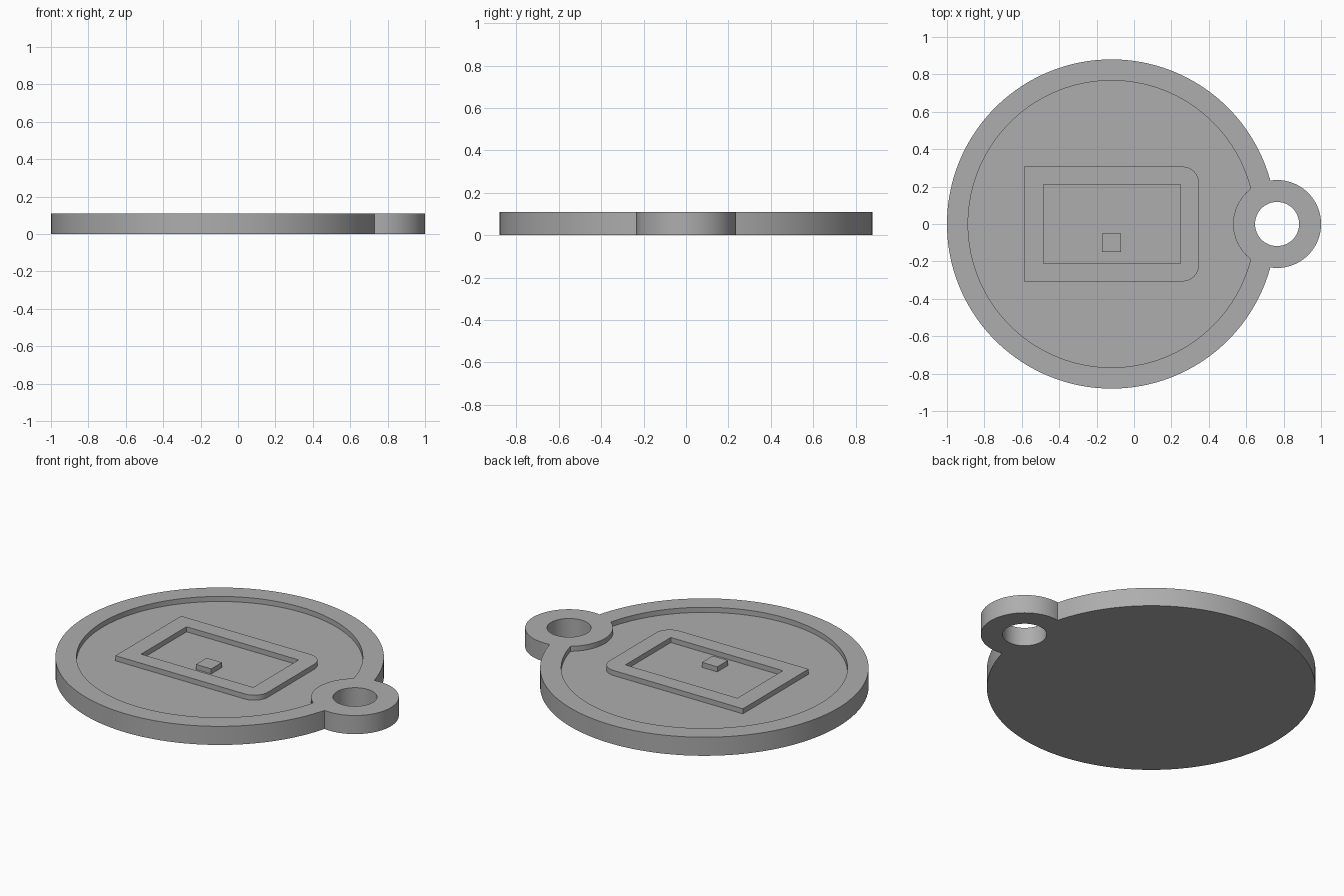
import bpy
import bmesh
from math import acos, cos, sin, pi

cube = bpy.data.objects.get("Cube")
if cube:
    bpy.data.objects.remove(cube, do_unlink=True)

# Main dimensions
HEIGHT, FLOOR = 0.11, 0.08
DISC_X, DISC_R, POCKET_R = -0.12, 0.88, 0.767
LUG_X, LUG_R, HOLE_R = 0.765, 0.235, 0.118

grey = bpy.data.materials.new("plain grey")
grey.use_nodes = True
colour = (0.42, 0.42, 0.42, 1)
grey.diffuse_color = colour
grey.node_tree.nodes["Principled BSDF"].inputs["Base Color"].default_value = colour


def arc(cx, cy, r, start, end, steps):
    """Points along an arc, both ends included."""
    angles = [start + (end - start) * i / steps for i in range(steps + 1)]
    return [(cx + r * cos(a), cy + r * sin(a)) for a in angles]


def rectangle(x0, x1, y0, y1):
    return [(x0, y0), (x1, y0), (x1, y1), (x0, y1)]


def meeting_angles(r):
    """Angles at which a disc circle of radius r meets the lug circle."""
    gap = LUG_X - DISC_X
    along = (gap * gap + r * r - LUG_R * LUG_R) / (2 * gap)
    return acos(along / r), acos((along - gap) / LUG_R)


def extrude(name, outlines, z0, z1):
    """Solid from closed outlines; nested outlines become holes."""
    curve = bpy.data.curves.new(name, "CURVE")
    curve.dimensions = "2D"
    curve.fill_mode = "BOTH"
    curve.extrude = (z1 - z0) / 2
    for points in outlines:
        spline = curve.splines.new("POLY")
        spline.points.add(len(points) - 1)
        for point, (x, y) in zip(spline.points, points):
            point.co = (x, y, 0, 1)
        spline.use_cyclic_u = True
    obj = bpy.data.objects.new(name, curve)
    bpy.context.collection.objects.link(obj)
    select(obj)
    bpy.ops.object.convert(target="MESH")
    obj = bpy.context.object
    bm = bmesh.new()
    bm.from_mesh(obj.data)
    bmesh.ops.translate(bm, verts=bm.verts, vec=(0, 0, (z0 + z1) / 2))
    bmesh.ops.remove_doubles(bm, verts=bm.verts, dist=1e-5)
    bmesh.ops.recalc_face_normals(bm, faces=bm.faces)
    bm.to_mesh(obj.data)
    bm.free()
    obj.data.materials.clear()
    obj.data.materials.append(grey)
    return obj


def select(obj):
    bpy.ops.object.select_all(action="DESELECT")
    obj.select_set(True)
    bpy.context.view_layer.objects.active = obj


# Disc with key ring lug and through hole
a, b = meeting_angles(DISC_R)
outline = arc(DISC_X, 0, DISC_R, a, 2 * pi - a, 140) + arc(LUG_X, 0, LUG_R, -b, b, 56)[1:-1]
hole = arc(LUG_X, 0, HOLE_R, 0, 2 * pi, 64)[:-1]
body = extrude("tag_body", [outline, hole], 0, HEIGHT)

# Shallow round pocket that leaves the rim and the lug standing
a, b = meeting_angles(POCKET_R)
pocket_outline = (arc(DISC_X, 0, POCKET_R, a, 2 * pi - a, 140)
                  + arc(LUG_X, 0, LUG_R, 2 * pi - b, b, 24)[1:-1])
cutter = extrude("pocket_cutter", [pocket_outline], FLOOR, HEIGHT + 0.1)
cutter.hide_render = True
cut = body.modifiers.new("pocket", "BOOLEAN")
cut.operation = "DIFFERENCE"
cut.solver = "EXACT"
cut.object = cutter
select(body)
bpy.ops.object.modifier_apply(modifier=cut.name)
bpy.data.objects.remove(cutter, do_unlink=True)

# Raised frame, rounded at its two right-hand corners
x0, x1, y, r = -0.587, 0.348, 0.307, 0.09
frame_outline = ([(x0, y), (x0, -y)]
                 + arc(x1 - r, r - y, r, -pi / 2, 0, 12)
                 + arc(x1 - r, y - r, r, 0, pi / 2, 12))
frame = extrude("raised_frame",
                [frame_outline, rectangle(-0.485, 0.248, -0.212, 0.212)],
                FLOOR - 0.01, HEIGHT)

# Small square stud inside the frame
stud = extrude("square_stud", [rectangle(-0.17, -0.07, -0.15, -0.05)],
               FLOOR - 0.01, HEIGHT)

for part in (body, frame, stud):
    select(part)
    bpy.ops.object.shade_smooth_by_angle(angle=pi / 6)
